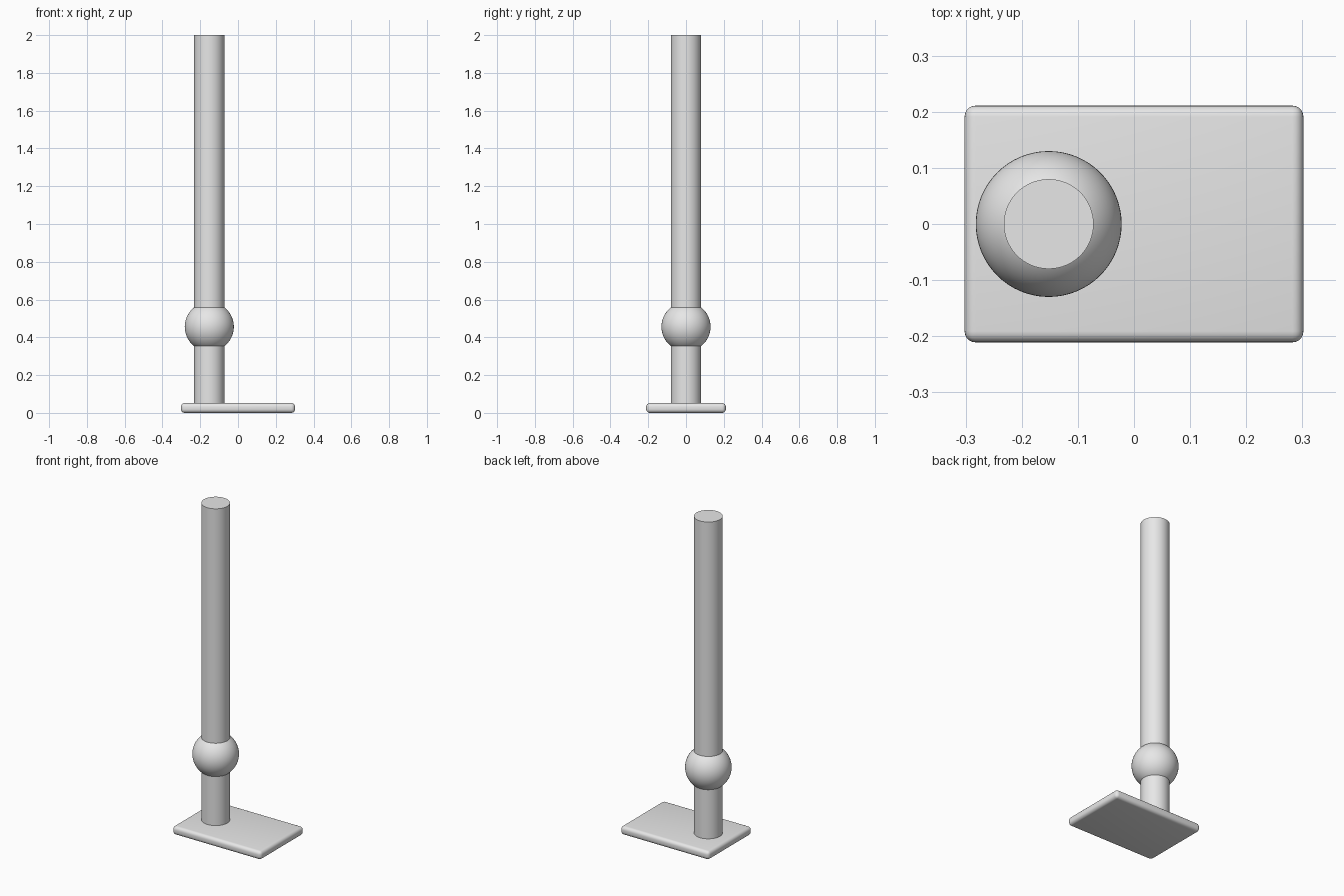
import bpy

cube = bpy.data.objects.get("Cube")
if cube:
    bpy.data.objects.remove(cube, do_unlink=True)

GREY = (0.8, 0.8, 0.8, 1.0)
mat = bpy.data.materials.new("light_grey")
mat.use_nodes = True
mat.diffuse_color = GREY
mat.node_tree.nodes["Principled BSDF"].inputs["Base Color"].default_value = GREY

POST_X = -0.152
BASE_SIZE = (0.604, 0.422, 0.052)
HEIGHT = 2.0


def finish(name, angle=0.6):
    """Name the active object, give it the material and smooth it."""
    obj = bpy.context.object
    obj.name = obj.data.name = name
    obj.data.materials.append(mat)
    bpy.ops.object.shade_smooth_by_angle(angle=angle)
    return obj


# Base plate with rounded edges
bpy.ops.mesh.primitive_cube_add(size=1, location=(0, 0, BASE_SIZE[2] / 2))
bpy.context.object.scale = BASE_SIZE
bpy.ops.object.transform_apply(location=False, rotation=False, scale=True)
bevel = bpy.context.object.modifiers.new("rounded_edges", "BEVEL")
bevel.width = 0.02
bevel.segments = 5
bpy.ops.object.modifier_apply(modifier=bevel.name)
finish("base_plate")

# Round post standing in the plate
foot = BASE_SIZE[2] / 2
bpy.ops.mesh.primitive_cylinder_add(vertices=64, radius=0.08, depth=HEIGHT - foot,
                                    location=(POST_X, 0, (HEIGHT + foot) / 2))
finish("post")

# Ball around the lower part of the post
bpy.ops.mesh.primitive_uv_sphere_add(segments=64, ring_count=32, radius=0.13,
                                     location=(POST_X, 0, 0.456))
finish("ball")
